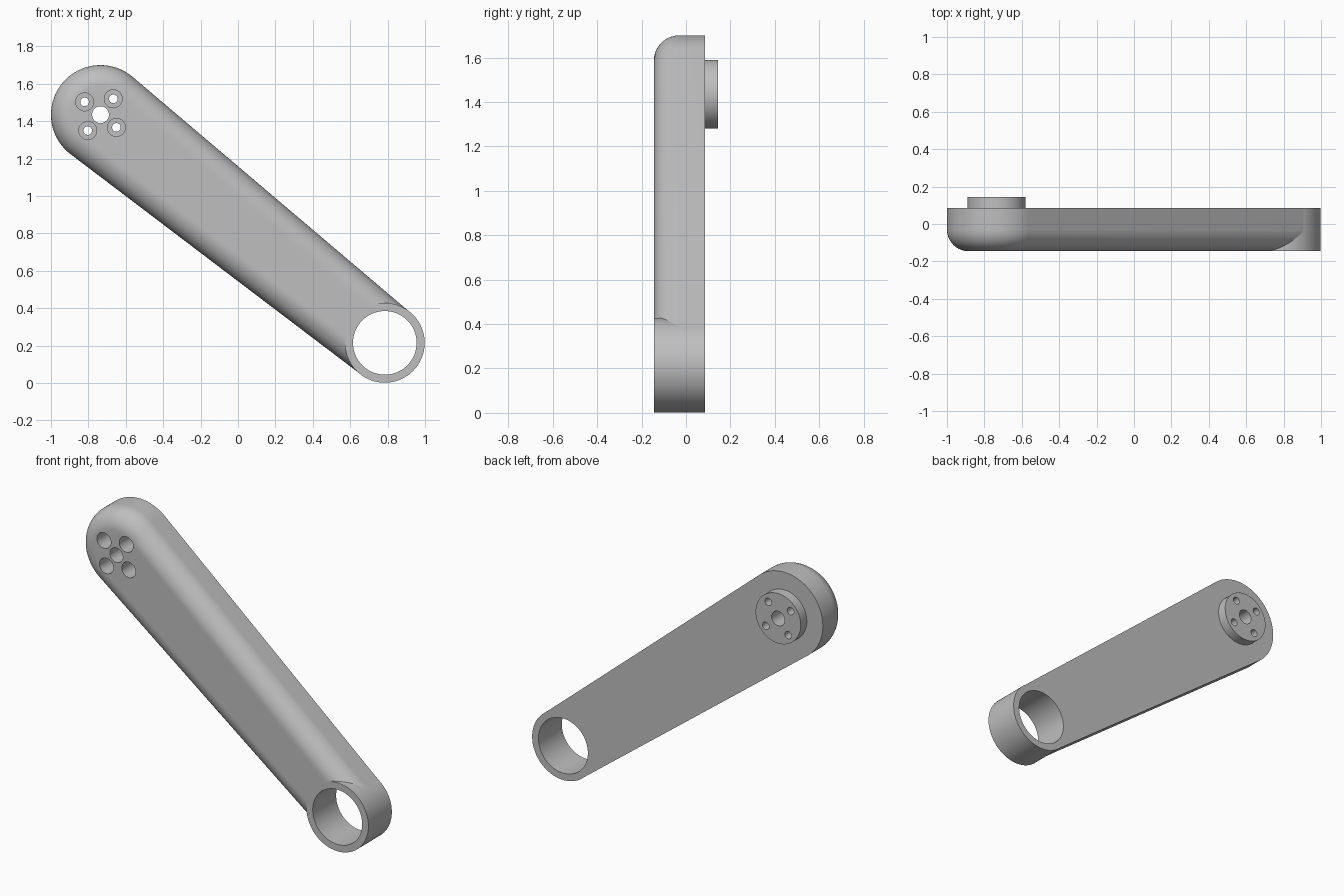
import bpy, bmesh
from math import sin, cos, acos, atan2, hypot, pi, radians

cube = bpy.data.objects.get("Cube")
if cube:
    bpy.data.objects.remove(cube, do_unlink=True)

FRONT, BACK, BOSS_BACK = -0.145, 0.085, 0.145
BIG, BIG_R = (-0.735, 1.435), 0.265
SMALL, SMALL_R, BORE_R = (0.785, 0.215), 0.213, 0.17
FILLET = 0.115

metal = bpy.data.materials.new("grey metal")
metal.use_nodes = True
GREY = (0.52, 0.52, 0.52, 1)
metal.diffuse_color = GREY
metal.node_tree.nodes["Principled BSDF"].inputs["Base Color"].default_value = GREY

axis = atan2(SMALL[1] - BIG[1], SMALL[0] - BIG[0])
span = hypot(SMALL[0] - BIG[0], SMALL[1] - BIG[1])


def new_object(name, bm):
    bmesh.ops.recalc_face_normals(bm, faces=bm.faces[:])
    mesh = bpy.data.meshes.new(name)
    bm.to_mesh(mesh)
    bm.free()
    mesh.materials.append(metal)
    obj = bpy.data.objects.new(name, mesh)
    bpy.context.collection.objects.link(obj)
    return obj


def loft(name, rings):
    """Skin equal-length closed rings and cap both ends."""
    bm = bmesh.new()
    loops = [[bm.verts.new(p) for p in ring] for ring in rings]
    n = len(loops[0])
    for a, b in zip(loops, loops[1:]):
        for i in range(n):
            j = (i + 1) % n
            bm.faces.new((a[i], a[j], b[j], b[i]))
    bm.faces.new(loops[0])
    bm.faces.new(loops[-1])
    return new_object(name, bm)


def circle(c, r, y, n):
    return [(c[0] + r * cos(2 * pi * i / n), y, c[1] + r * sin(2 * pi * i / n)) for i in range(n)]


def cylinder(name, c, r, y0, y1, n=96):
    return loft(name, [circle(c, r, y0, n), circle(c, r, y1, n)])


def combine(target, tool, operation):
    mod = target.modifiers.new(operation.lower(), 'BOOLEAN')
    mod.operation, mod.object, mod.solver = operation, tool, 'EXACT'
    bpy.context.view_layer.objects.active = target
    bpy.ops.object.modifier_apply(modifier=mod.name)
    bpy.data.objects.remove(tool, do_unlink=True)


def arm_outline(inset, y, steps=48):
    """Two arcs joined by their common tangents, moved inward by inset."""
    small_r = SMALL_R - 0.001
    t = acos((BIG_R - small_r) / span)
    points = []
    for c, r, start, sweep in ((BIG, BIG_R, axis + t, 2 * pi - 2 * t),
                               (SMALL, small_r, axis - t, 2 * t)):
        for i in range(steps + 1):
            a = start + sweep * i / steps
            points.append((c[0] + (r - inset) * cos(a), y, c[1] + (r - inset) * sin(a)))
    return points


# Tapered arm with a rounded front edge
rings = [arm_outline(0, BACK)]
for i in range(15):
    a = pi / 2 * i / 14
    rings.append(arm_outline(FILLET * (1 - cos(a)), FRONT + FILLET * (1 - sin(a))))
arm = loft("arm", rings)
combine(arm, cylinder("seat_cut", SMALL, SMALL_R - 0.0005, FRONT - 0.1, BACK + 0.1), 'DIFFERENCE')

# Round boss on the back
combine(arm, cylinder("boss", BIG, 0.155, BACK - 0.05, BOSS_BACK), 'UNION')

# Centre hole and four counterbored screw holes
combine(arm, cylinder("centre_cut", BIG, 0.045, FRONT - 0.1, BOSS_BACK + 0.1, 48), 'DIFFERENCE')
for k in range(4):
    a = axis + pi / 2 * k
    c = (BIG[0] + 0.109 * cos(a), BIG[1] + 0.109 * sin(a))
    for r, end in ((0.048, 0.0), (0.023, BOSS_BACK + 0.1)):
        combine(arm, cylinder("screw_cut", c, r, FRONT - 0.1, end, 40), 'DIFFERENCE')

# Open ring at the lower end
ring = loft("end_ring", [circle(SMALL, SMALL_R, FRONT, 96), circle(SMALL, SMALL_R, BACK, 96)])
combine(ring, cylinder("bore_cut", SMALL, BORE_R, FRONT - 0.1, BACK + 0.1), 'DIFFERENCE')

for obj in (arm, ring):
    bpy.ops.object.select_all(action='DESELECT')
    obj.select_set(True)
    bpy.context.view_layer.objects.active = obj
    bpy.ops.object.shade_smooth_by_angle(angle=radians(30))
